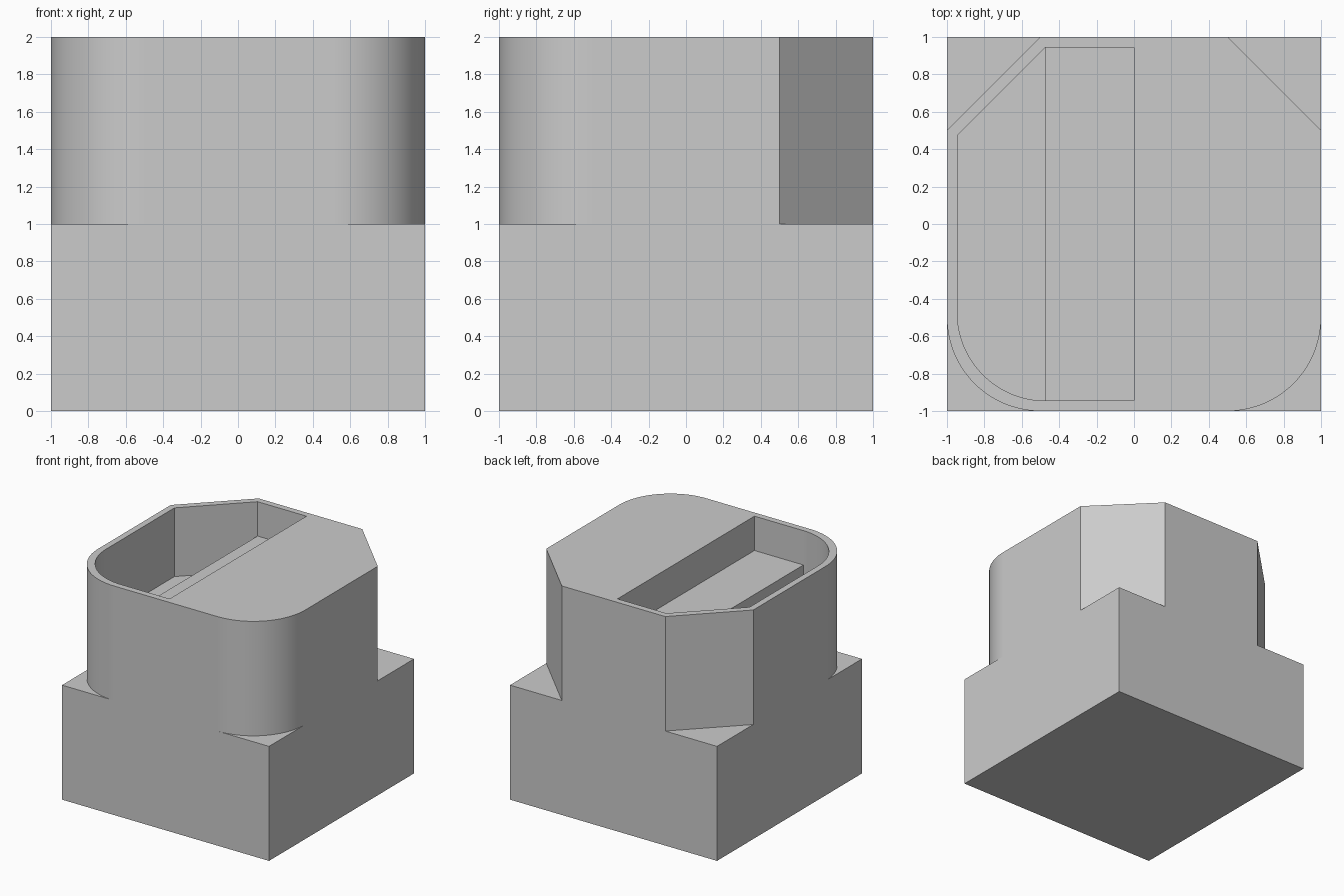
import bpy, bmesh
from math import cos, sin, pi

cube = bpy.data.objects.get("Cube")
if cube:
    bpy.data.objects.remove(cube, do_unlink=True)

grey = bpy.data.materials.new("plain grey")
grey.use_nodes = True
colour = (0.6, 0.6, 0.6, 1)
grey.diffuse_color = colour
for node in grey.node_tree.nodes:
    if node.type == 'BSDF_PRINCIPLED':
        node.inputs["Base Color"].default_value = colour

HALF, CORNER = 1.0, 0.5      # half width, corner size
SCALE = 0.945                # pocket outline relative to the outer one
SHELF, FLOOR, LEDGE, TOP = 1.0, 1.4, 1.7, 2.0
ARC_STEPS = 24


def prism(name, outline, low, high):
    """Solid with the given outline between two heights."""
    bm = bmesh.new()
    base = bm.faces.new([bm.verts.new((x, y, low)) for x, y in outline])
    grown = bmesh.ops.extrude_face_region(bm, geom=[base])["geom"]
    for v in grown:
        if isinstance(v, bmesh.types.BMVert):
            v.co.z = high
    bmesh.ops.recalc_face_normals(bm, faces=bm.faces)
    mesh = bpy.data.meshes.new(name)
    bm.to_mesh(mesh)
    bm.free()
    mesh.materials.append(grey)
    obj = bpy.data.objects.new(name, mesh)
    bpy.context.collection.objects.link(obj)
    return obj


def rectangle(x0, x1, y0, y1):
    return [(x0, y0), (x1, y0), (x1, y1), (x0, y1)]


def round_corner(scale):
    """Front corner arc on the -x side, from the side to the front."""
    c = CORNER - HALF
    angles = [pi + pi / 2 * i / ARC_STEPS for i in range(ARC_STEPS + 1)]
    return [((c + CORNER * cos(a)) * scale, (c + CORNER * sin(a)) * scale)
            for a in angles]


def cut(target, cutter):
    cutter.hide_render = True
    mod = target.modifiers.new("cut", 'BOOLEAN')
    mod.operation, mod.solver, mod.object = 'DIFFERENCE', 'EXACT', cutter
    bpy.context.view_layer.objects.active = target
    bpy.ops.object.modifier_apply(modifier=mod.name)
    bpy.data.objects.remove(cutter, do_unlink=True)


# Block
body = prism("body", rectangle(-HALF, HALF, -HALF, HALF), 0, TOP)

# Upper corners: rounded at the front, bevelled at the back
out, inner = HALF + 0.2, HALF - CORNER
front = round_corner(1) + [(-inner, -out), (-out, -out), (-out, -inner)]
back = [(-HALF, inner), (-inner, HALF), (-inner, out), (-out, out), (-out, inner)]
for outline in (front, back):
    for side in (1, -1):
        points = [(x * side, y) for x, y in outline]
        cut(body, prism("corner_cutter", points, SHELF, TOP + 0.2))

# Pocket open at the top on one half
pocket = ([(0, SCALE), (-inner * SCALE, SCALE), (-SCALE, inner * SCALE)]
          + round_corner(SCALE) + [(0, -SCALE)])
cut(body, prism("pocket_cutter", pocket, FLOOR, TOP + 0.2))

# Raised step inside the pocket, slightly sunk into its walls
sunk = SCALE + 0.01
ledge = prism("pocket_ledge", rectangle(-inner * SCALE, 0.01, -sunk, sunk),
              FLOOR - 0.01, LEDGE)

# Smooth arcs, crisp edges
bpy.ops.object.select_all(action='DESELECT')
body.select_set(True)
bpy.context.view_layer.objects.active = body
bpy.ops.object.shade_smooth_by_angle()
weighted = body.modifiers.new("weighted normals", 'WEIGHTED_NORMAL')
weighted.keep_sharp = True
